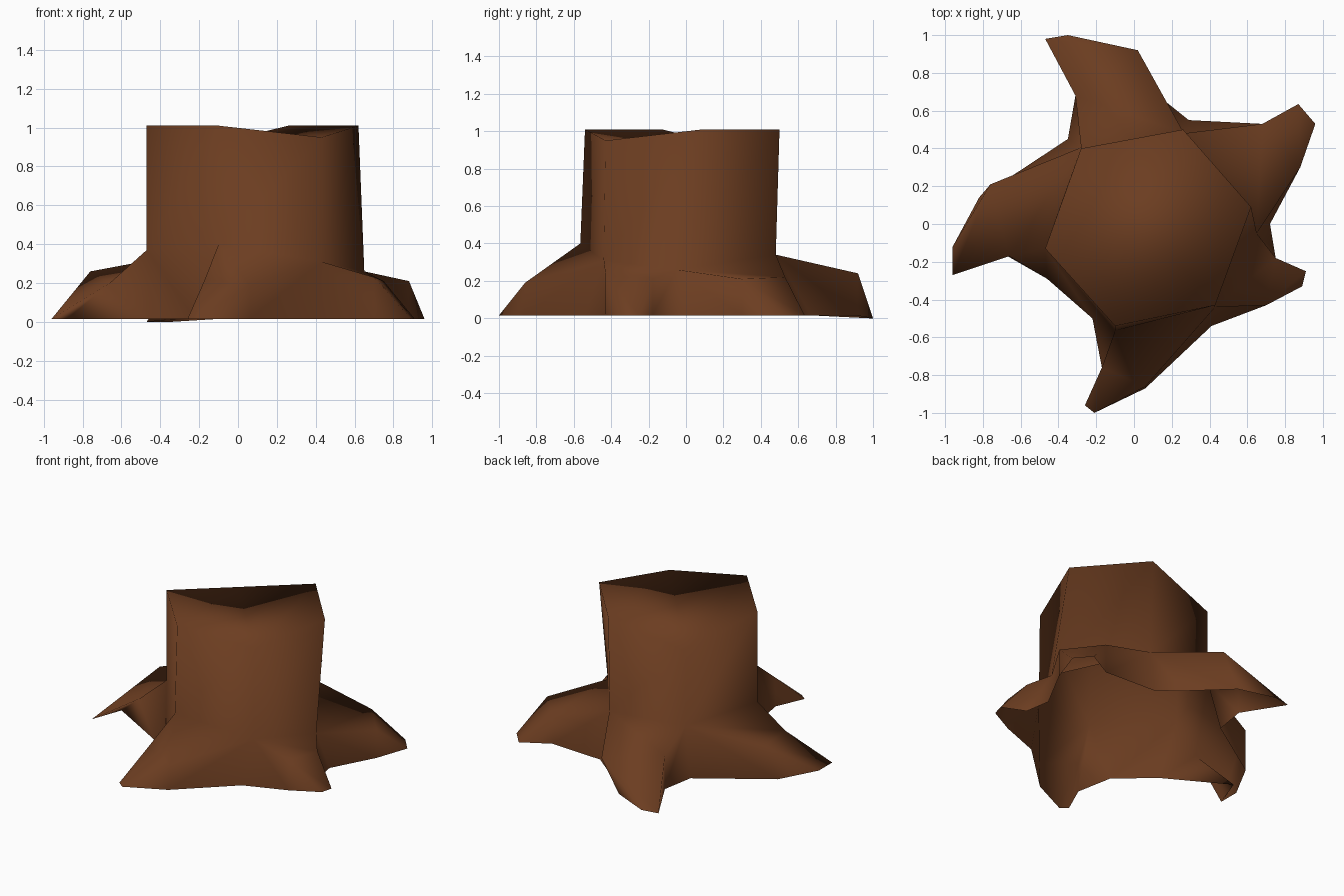
import bpy, bmesh

if "Cube" in bpy.data.objects:
    bpy.data.objects.remove(bpy.data.objects["Cube"])

G = 0.015   # ground height of the root edges

# Hexagonal trunk, counter-clockwise: top rim and the ring where roots begin
RIM = [(-.47, -.13, 1.01), (-.10, -.54, 1.01), (.43, -.43, .95),
       (.62, .09, 1.01), (.26, .50, 1.01), (-.28, .40, .88)]
COLLAR = [(-.47, -.13, .37), (-.10, -.565, .40), (.43, -.44, .31),
          (.65, -.05, .26), (.265, .48, .34), (-.28, .405, .35)]

# Roots, counter-clockwise: collar corners (u, v), two shoulder points (p, q),
# ground outline (below p, two tips, below q), ground points up to the next root
ROOTS = [
    dict(u=3, v=4, p=(.88, .30, .21), q=(.68, .53, .22),
         foot=[(.88, .30), (.96, .53), (.87, .635), (.68, .53)],
         gap=[(.29, .55), (.14, .67)]),
    dict(u=4, v=5, p=(.02, .92, .24), q=(-.31, .68, .25),
         foot=[(-.11, .91), (-.35, 1.0), (-.47, .98), (-.31, .68)],
         gap=[(-.35, .45)]),
    dict(u=5, v=0, p=(-.76, .21, .26), q=(-.66, -.17, .20),
         foot=[(-.82, .14), (-.96, -.12), (-.96, -.27), (-.88, -.05)],
         gap=[(-.46, -.29), (-.22, -.50)]),
    dict(u=1, v=2, p=(-.17, -.76, .22), q=(.06, -.86, .19),
         foot=[(-.17, -.76), (-.26, -.96), (-.21, -1.0), (.06, -.87)],
         gap=[(.41, -.54)]),
    dict(u=2, v=3, p=(.70, -.43, .23), q=(.75, -.18, .21),
         foot=[(.70, -.43), (.89, -.33), (.91, -.25), (.75, -.18)],
         gap=[(.72, 0)]),
]

bm = bmesh.new()
cache = {}


def vert(co):
    """Shared vertex for a position; 2D positions lie on the ground."""
    if len(co) == 2:
        z = 0.0 if co[1] > .95 else G
        co = (co[0], co[1], z)
    if co not in cache:
        cache[co] = bm.verts.new(co)
    return cache[co]


def face(*points):
    """Face that drops repeated corners."""
    vs = list(dict.fromkeys(vert(p) for p in points))
    if len(vs) > 2:
        bm.faces.new(vs)


# Trunk walls
for i in range(6):
    j = (i + 1) % 6
    face(COLLAR[i], COLLAR[j], RIM[j], RIM[i])

# Cut top, folded into a shallow valley
for tri in [(5, 0, 1), (5, 1, 2), (2, 3, 4), (2, 4, 5)]:
    face(*[RIM[k] for k in tri])

# Roots and the webs between them (open underneath)
for i, r in enumerate(ROOTS):
    nxt = ROOTS[(i + 1) % 5]
    before = ROOTS[i - 1]['gap'][-1]
    u, v, p, q = COLLAR[r['u']], COLLAR[r['v']], r['p'], r['q']
    p0, t1, t2, q0 = r['foot']
    face(u, p, q, v)
    face(p, t1, t2, q)
    face(p0, t1, p)
    face(t2, q0, q)
    face(u, before, p0, p)
    face(v, q, q0, r['gap'][0])
    face(v, *r['gap'], COLLAR[nxt['u']])

bmesh.ops.recalc_face_normals(bm, faces=bm.faces)
for f in bm.faces:
    f.smooth = True

mesh = bpy.data.meshes.new("tree_stump")
bm.to_mesh(mesh)
bm.free()
stump = bpy.data.objects.new("tree_stump", mesh)
bpy.context.collection.objects.link(stump)

bark = bpy.data.materials.new("bark_brown")
bark.diffuse_color = (.15, .047, .015, 1)
bark.use_nodes = True
bark.node_tree.nodes["Principled BSDF"].inputs["Base Color"].default_value = bark.diffuse_color
mesh.materials.append(bark)
